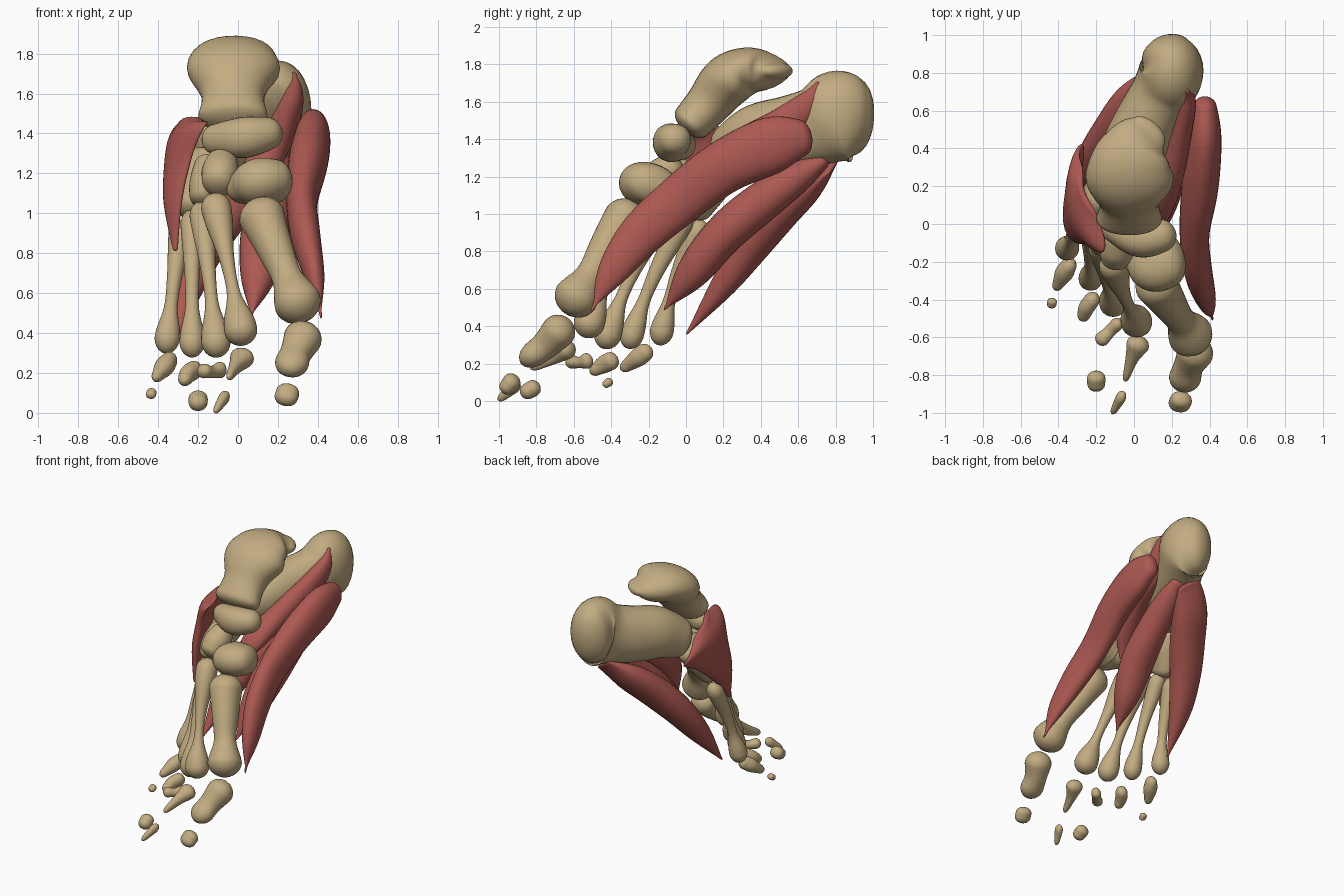
import bpy, bmesh, math
from mathutils import Vector


def material(name, rgb):
    m = bpy.data.materials.new(name)
    m.diffuse_color = (*rgb, 1)
    return m


BONE = material("bone", (0.54, 0.41, 0.22))
MUSCLE = material("muscle", (0.42, 0.10, 0.085))
SEG, SUB = 28, 7


def spline(pts, i, t):
    """Catmull-Rom value between station i and i+1."""
    p1, p2 = pts[i], pts[i + 1]
    p0 = pts[i - 1] if i else p1
    p3 = pts[i + 2] if i + 2 < len(pts) else p2
    return [0.5 * (2 * b + (c - a) * t + (2 * a - 5 * b + 4 * c - d) * t * t
                   + (3 * b - a - 3 * c + d) * t ** 3) for a, b, c, d in zip(p0, p1, p2, p3)]


def loft(name, mat, stations, side=(1, 0, 0), cap=0.05, power=2.1, bend=0.0):
    """Smooth body through stations (x, y, z, half width along side, other half width)."""
    rows = [spline(stations, i, k / SUB) for i in range(len(stations) - 1) for k in range(SUB)]
    rows.append(list(stations[-1]))
    pos = [Vector(r[:3]) for r in rows]
    n = len(rows)
    tans = [(pos[min(i + 1, n - 1)] - pos[max(i - 1, 0)]).normalized() for i in range(n)]
    rings = [(pos[i], tans[i], max(rows[i][3], .004), max(rows[i][4], .004)) for i in range(n)]

    # rounded ends
    def end(ring, sign):
        p, t, a, b = ring
        out = []
        for k in range(1, 6):
            w = math.radians(k * 17)
            out.append((p + t * sign * cap * math.sin(w), t, a * math.cos(w), b * math.cos(w)))
        return out
    rings = end(rings[0], -1)[::-1] + rings + end(rings[-1], 1)
    bm = bmesh.new()
    loops = []
    for p, t, a, b in rings:
        s = Vector(side)
        s = (s - t * s.dot(t)).normalized()
        u = t.cross(s)
        loop = []
        for k in range(SEG):
            w = math.tau * k / SEG
            c, d = math.cos(w), math.sin(w)
            c, d = (math.copysign(abs(v) ** (2 / power), v) for v in (c, d))
            loop.append(bm.verts.new(p + s * a * c + u * (b * d + bend * a * c * c)))
        loops.append(loop)
    for l0, l1 in zip(loops, loops[1:]):
        for k in range(SEG):
            j = (k + 1) % SEG
            bm.faces.new((l0[k], l0[j], l1[j], l1[k]))
    bm.faces.new(loops[0][::-1])
    bm.faces.new(loops[-1])
    # relax creases where the caps join
    for _ in range(3):
        bmesh.ops.smooth_vert(bm, verts=bm.verts, factor=0.5,
                              use_axis_x=True, use_axis_y=True, use_axis_z=True)
    bmesh.ops.recalc_face_normals(bm, faces=bm.faces)
    for f in bm.faces:
        f.smooth = True
    me = bpy.data.meshes.new(name)
    bm.to_mesh(me)
    bm.free()
    me.materials.append(mat)
    ob = bpy.data.objects.new(name, me)
    bpy.context.collection.objects.link(ob)
    return ob


def long_bone(name, p, q, base, shaft, head, bow=0.0, cap=0.05):
    """Flared base, slim shaft and round head between two points."""
    p, q = Vector(p), Vector(q)
    prof = ((0, base, base), (.15, base * .88, base * .95), (.42, shaft * 1.15, shaft * 1.25),
            (.7, shaft, shaft), (.9, head * .9, head * .9), (1, head, head))
    st = []
    for t, a, b in prof:
        c = p.lerp(q, t) + Vector((0, -bow, bow * .4)) * math.sin(math.pi * t)
        st.append((*c, a, b))
    return loft(name, BONE, st, cap=cap)


# Ankle and heel
loft("ankle_bone", BONE, [(-.025, .025, 1.485, .18, .11), (-.025, .12, 1.59, .16, .125),
                          (-.025, .22, 1.71, .235, .145), (-.01, .33, 1.765, .22, .13),
                          (.03, .43, 1.765, .17, .1), (.08, .49, 1.765, .11, .045)], cap=.055)
loft("heel_bone", BONE, [(.17, .91, 1.52, .14, .21), (.2, .82, 1.52, .175, .255),
                         (.15, .7, 1.47, .165, .215), (.07, .55, 1.43, .17, .205),
                         (-.01, .38, 1.4, .175, .19), (-.1, .24, 1.33, .13, .15)], cap=.09)

# Midfoot
loft("navicular", BONE, [(-.11, -.02, 1.37, .075, .08), (.03, -.08, 1.38, .1, .105),
                         (.15, -.06, 1.4, .09, .085)], side=(0, 1, 0), cap=.075)
loft("inner_cuneiform", BONE, [(.02, -.16, 1.13, .1, .085), (.1, -.2, 1.15, .165, .125),
                               (.19, -.18, 1.16, .15, .11)], side=(0, 1, -.25), cap=.08)
loft("middle_cuneiform", BONE, [(-.08, -.07, 1.26, .08, .08), (-.09, -.13, 1.2, .095, .1),
                                (-.1, -.18, 1.15, .08, .085)], cap=.045)
loft("outer_cuneiform", BONE, [(-.15, .0, 1.24, .07, .08), (-.17, -.06, 1.15, .075, .1),
                               (-.18, -.09, 1.08, .065, .085)], cap=.045)
loft("cuboid", BONE, [(-.16, .17, 1.25, .1, .12), (-.2, .1, 1.15, .1, .13),
                      (-.24, .04, 1.03, .075, .1)], cap=.055)

# Metatarsals
long_bone("metatarsal_1", (.12, -.32, .98), (.3, -.59, .55), .12, .078, .122, cap=.1)
for i, (p, q, b, h) in enumerate([
        ((-.11, -.22, 1.03), (.015, -.52, .41), .078, .085),
        ((-.18, -.12, .99), (-.11, -.42, .35), .065, .075),
        ((-.23, -.02, .95), (-.23, -.29, .35), .06, .065),
        ((-.29, .06, .9), (-.355, -.13, .37), .06, .065)]):
    long_bone(f"metatarsal_{i + 2}", p, q, b, .034, h, bow=.02, cap=.075)

# Toe bones: (name, stations, cap)
for name, st, cap in [
        ("toe_1_near", [(.325, -.68, .375, .1, .095), (.29, -.75, .3, .08, .078),
                        (.27, -.815, .25, .088, .07)], .085),
        ("toe_1_tip", [(.25, -.93, .105, .06, .05), (.24, -.955, .075, .06, .046)], .04),
        ("toe_2_near", [(.02, -.64, .275, .064, .055), (-.01, -.71, .235, .036, .04),
                        (-.035, -.79, .195, .022, .028)], .05),
        ("toe_2_tip", [(-.07, -.92, .075, .028, .035), (-.1, -.975, .028, .02, .024)], .042),
        ("toe_3_near", [(-.09, -.53, .215, .035, .044), (-.13, -.57, .205, .033, .03),
                        (-.17, -.61, .21, .04, .038)], .034),
        ("toe_3_tip", [(-.2, -.815, .07, .05, .046), (-.2, -.85, .05, .048, .044)], .038),
        ("toe_4_near", [(-.22, -.4, .215, .042, .05), (-.25, -.44, .195, .043, .048),
                        (-.265, -.48, .17, .036, .036)], .04),
        ("toe_5_near", [(-.345, -.22, .26, .042, .05), (-.37, -.26, .23, .05, .05),
                        (-.4, -.315, .19, .032, .034)], .045),
        ("toe_5_tip", [(-.433, -.41, .103, .026, .024), (-.437, -.428, .09, .026, .022)], .018)]:
    loft(name, BONE, st, cap=cap)

# Sole muscles
loft("inner_sole_muscle", MUSCLE, [(.375, .62, 1.41, .065, .1), (.375, .46, 1.37, .09, .155),
                                   (.35, .2, 1.25, .1, .145), (.32, -.05, 1.06, .08, .135),
                                   (.34, -.25, .88, .075, .12), (.385, -.4, .68, .05, .08),
                                   (.41, -.485, .52, .008, .01)], cap=.055)
loft("middle_sole_muscle", MUSCLE, [(.2, .73, 1.28, .06, .04), (.19, .6, 1.2, .09, .085),
                                    (.165, .4, 1.06, .11, .11), (.135, .2, .89, .125, .11),
                                    (.1, .03, .68, .09, .09), (.07, -.1, .51, .01, .01)], cap=.03)
loft("outer_sole_muscle", MUSCLE, [(.14, .78, 1.26, .1, .02), (.03, .66, 1.16, .14, .085),
                                   (-.08, .5, 1.01, .14, .105), (-.185, .35, .83, .12, .1),
                                   (-.26, .2, .62, .085, .07), (-.305, .02, .38, .01, .01)],
     side=(1, 0, -.25), cap=.03)
loft("deep_sole_muscle", MUSCLE, [(.28, .7, 1.69, .015, .015), (.28, .65, 1.59, .05, .07),
                                  (.24, .5, 1.46, .07, .1), (.18, .24, 1.34, .08, .085),
                                  (.1, .05, 1.2, .09, .06), (.06, -.05, 1.07, .03, .02)], cap=.02)

# Flat curved muscle wrapping the outer top of the foot
loft("outer_top_muscle", MUSCLE, [(-.28, .17, 1.45, .16, .02), (-.315, .13, 1.37, .32, .04),
                                  (-.33, .07, 1.22, .21, .045), (-.335, 0, 1.05, .12, .04),
                                  (-.315, -.07, .83, .015, .015)],
     side=(-.1, 1, 0), cap=.02, bend=.33)
